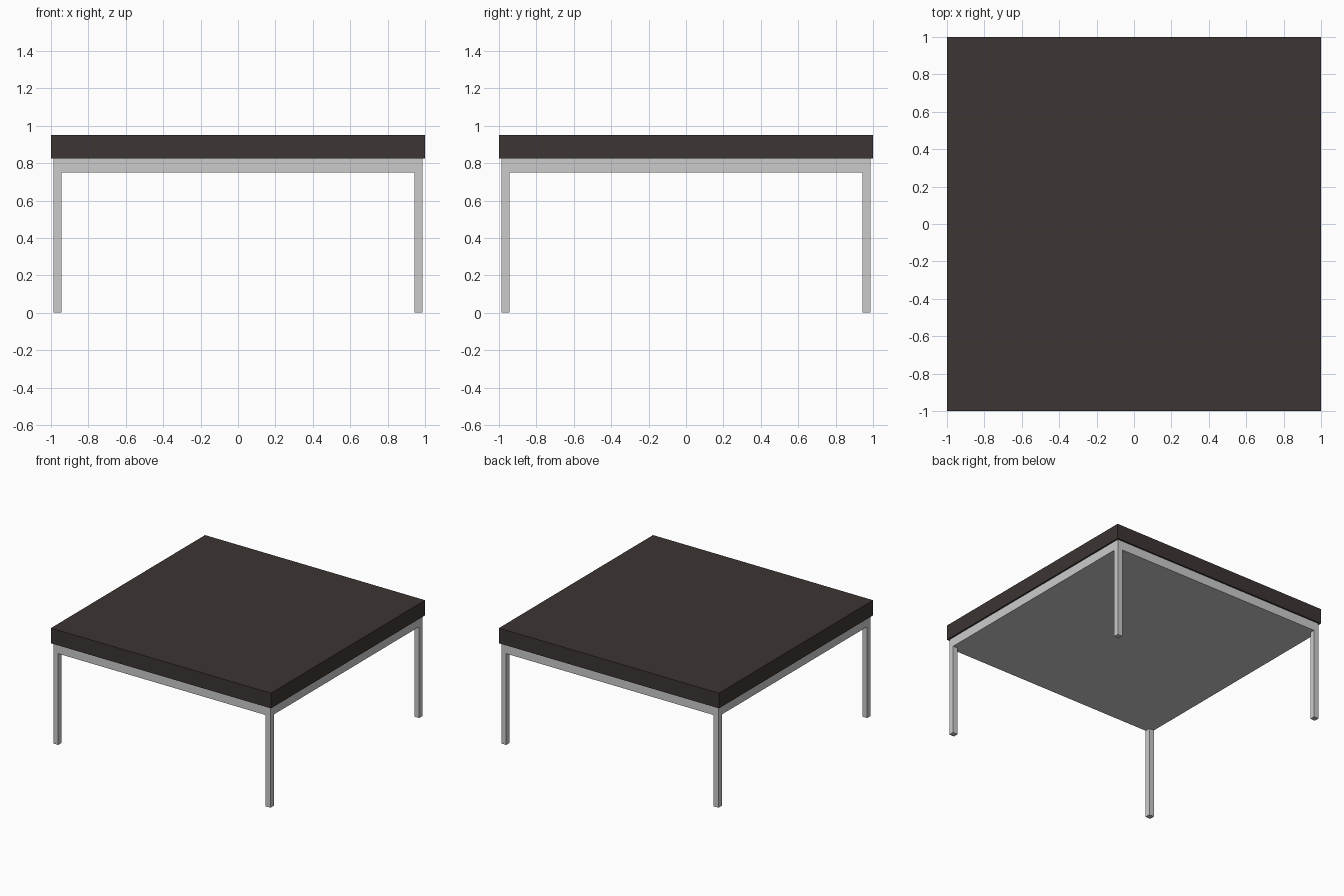
import bpy

if "Cube" in bpy.data.objects:
    bpy.data.objects.remove(bpy.data.objects["Cube"])

TOP_Z, SEAM_Z, RAIL_Z = 0.95, 0.825, 0.75
FRAME, LEG = 0.987, 0.044


def box(name, lo, hi):
    """Axis-aligned box between two corners."""
    bpy.ops.mesh.primitive_cube_add(size=1)
    ob = bpy.context.object
    ob.name = name
    for v in ob.data.vertices:
        for i in range(3):
            v.co[i] = lo[i] if v.co[i] < 0 else hi[i]
    return ob


# Dark table top, slightly overhanging the frame
top = box("table_top", (-1, -1, SEAM_Z), (1, 1, TOP_Z))
dark = bpy.data.materials.new("dark_wood")
dark.diffuse_color = (0.045, 0.036, 0.033, 1)
dark.use_nodes = True
dark.node_tree.nodes["Principled BSDF"].inputs["Base Color"].default_value = dark.diffuse_color
top.data.materials.append(dark)

# Frame with closed underside
box("frame", (-FRAME, -FRAME, RAIL_Z), (FRAME, FRAME, SEAM_Z))

# Square legs flush with the frame corners
inner = FRAME - LEG
for sx, side in ((-1, "left"), (1, "right")):
    for sy, end in ((-1, "front"), (1, "back")):
        xs = sorted((sx * inner, sx * FRAME))
        ys = sorted((sy * inner, sy * FRAME))
        box(f"{end}_{side}_leg", (xs[0], ys[0], 0), (xs[1], ys[1], RAIL_Z))
